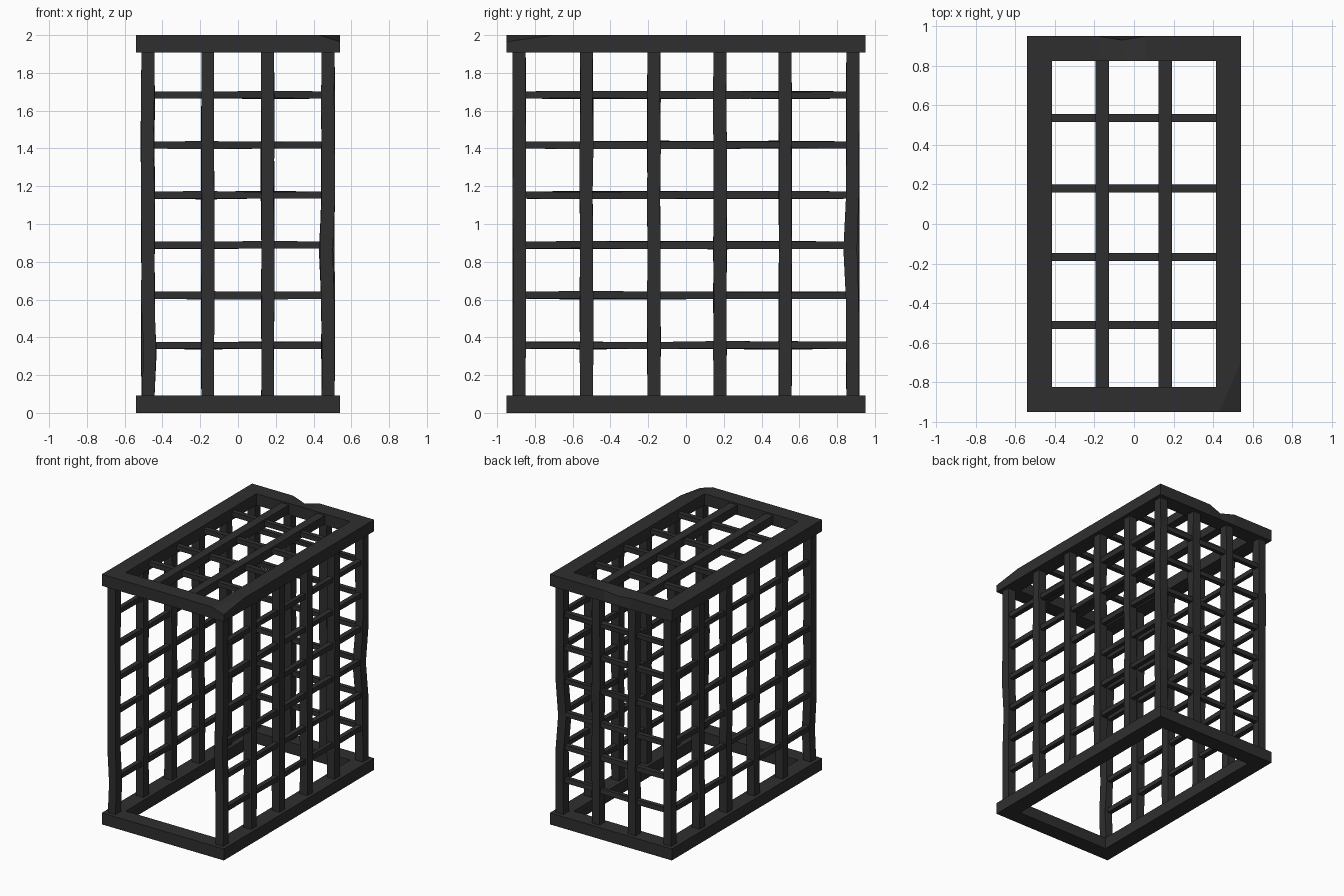
import bpy, bmesh, random
from mathutils import Vector

if "Cube" in bpy.data.objects:
    bpy.data.objects.remove(bpy.data.objects["Cube"])

random.seed(4)
iron = bpy.data.materials.new("dark charcoal")
iron.diffuse_color = (0.028, 0.028, 0.028, 1)
iron.use_nodes = True
iron.node_tree.nodes["Principled BSDF"].inputs["Base Color"].default_value = iron.diffuse_color


def bar(name, a, b, w, h, cuts=0, wobble=0.0, dents=(), chop=None):
    """Rectangular bar from a to b: w and h are the two cross sizes in axis order.
    dents = (world position, radius, push vector); chop = (point, normal)."""
    a, b = Vector(a), Vector(b)
    axis = max(range(3), key=lambda i: abs(b[i] - a[i]))
    u, v = [i for i in range(3) if i != axis]
    bm = bmesh.new()
    rings = []
    for k in range(cuts + 2):
        c = a.lerp(b, k / (cuts + 1))
        inner = 0 < k < cuts + 1
        ring = []
        for su, sv in ((-1, -1), (1, -1), (1, 1), (-1, 1)):
            p = c.copy()
            p[u] += su * w / 2
            p[v] += sv * h / 2
            if inner:
                p[u] += random.uniform(-wobble, wobble)
                p[v] += random.uniform(-wobble, wobble)
            for pos, radius, push in dents:
                if (p - Vector(pos)).length < radius:
                    p += Vector(push)
            ring.append(bm.verts.new(p))
        rings.append(ring)
    for r, s in zip(rings, rings[1:]):
        for i in range(4):
            bm.faces.new((r[i], r[(i + 1) % 4], s[(i + 1) % 4], s[i]))
    bm.faces.new(rings[0])
    bm.faces.new(rings[-1])
    if chop:
        bmesh.ops.bisect_plane(bm, geom=bm.verts[:] + bm.edges[:] + bm.faces[:],
                               plane_co=chop[0], plane_no=chop[1], clear_outer=True)
        bmesh.ops.holes_fill(bm, edges=[e for e in bm.edges if e.is_boundary])
    bmesh.ops.recalc_face_normals(bm, faces=bm.faces[:])
    me = bpy.data.meshes.new(name)
    bm.to_mesh(me)
    bm.free()
    me.materials.append(iron)
    ob = bpy.data.objects.new(name, me)
    bpy.context.collection.objects.link(ob)
    return ob


X, Y = 0.54, 0.95          # outer half sizes of the frames
FW, FH = 0.125, 0.092      # frame beam width and height
PX, PY = 0.477, 0.883      # wall centre lines
POST, RUNG = 0.068, 0.038

# Bottom and top frames, with worn corners and chipped edges
corner = Vector((0.54, -0.95, 1.965))
p1, p2 = Vector((0.43, -0.95, 2)), Vector((0.54, -0.70, 2))
n = (p2 - p1).cross(corner - p1)
n = n if n.z > 0 else -n
for label, z in (("bottom", FH / 2), ("top", 2 - FH / 2)):
    top = label == "top"
    for s, side in ((-1, "left"), (1, "right")):
        x = s * (X - FW / 2)
        bar(f"{label}_frame_{side}", (x, -Y, z), (x, Y, z), FW, FH,
            chop=(p1, n) if top and s == 1 else None)
    for s, side in ((-1, "front"), (1, "back")):
        y = s * (Y - FW / 2)
        dents = ()
        if top and s == 1:
            dents = [((-0.06, Y, 2), 0.05, (0, -0.02, -0.025))]
        elif not top and s == -1:
            dents = [((0.12, -Y, FH), 0.05, (0, 0.012, -0.008))]
        xi = X - FW
        bar(f"{label}_frame_{side}", (-xi, y, z), (xi, y, z), FW, FH, 6, 0, dents)

# Upright posts: side walls and back wall, front left open
z0, z1 = 0.06, 1.94
wear = [((PX, PY, 0.88), 0.12, (-0.012, -0.014, 0)),
        ((-PX, -PY, 0.34), 0.12, (0.012, 0.0, 0)),
        ((-PX, -PY, 1.41), 0.12, (-0.004, 0, 0)),
        ((PX, -PY, 0.88), 0.12, (-0.008, 0, 0))]
for s, side in ((-1, "left"), (1, "right")):
    for i, y in enumerate((-PY, -0.527, -0.17, 0.18, 0.525, PY)):
        bar(f"{side}_post_{i + 1}", (s * PX, y, z0), (s * PX, y, z1),
            POST, POST, 6, 0.003, wear)
for i, x in enumerate((-0.16, 0.157)):
    bar(f"back_post_{i + 1}", (x, PY, z0), (x, PY, z1), POST, POST, 6, 0.003)

# Horizontal rungs
for i in range(6):
    z = 0.358 + 0.265 * i
    for s, side in ((-1, "left"), (1, "right")):
        bar(f"{side}_rung_{i + 1}", (s * PX, -PY, z), (s * PX, PY, z),
            RUNG, RUNG, 4, 0.004)
    bar(f"back_rung_{i + 1}", (-PX, PY, z), (PX, PY, z), RUNG, RUNG, 2, 0.004)

# Roof grid
zr = 2 - FH / 2
for i, x in enumerate((-0.16, 0.157)):
    bar(f"roof_long_bar_{i + 1}", (x, -0.85, zr), (x, 0.85, zr), POST, POST)
for i, y in enumerate((-0.51, -0.167, 0.18, 0.535)):
    bar(f"roof_cross_bar_{i + 1}", (-0.45, y, zr), (0.45, y, zr), 0.04, RUNG)
